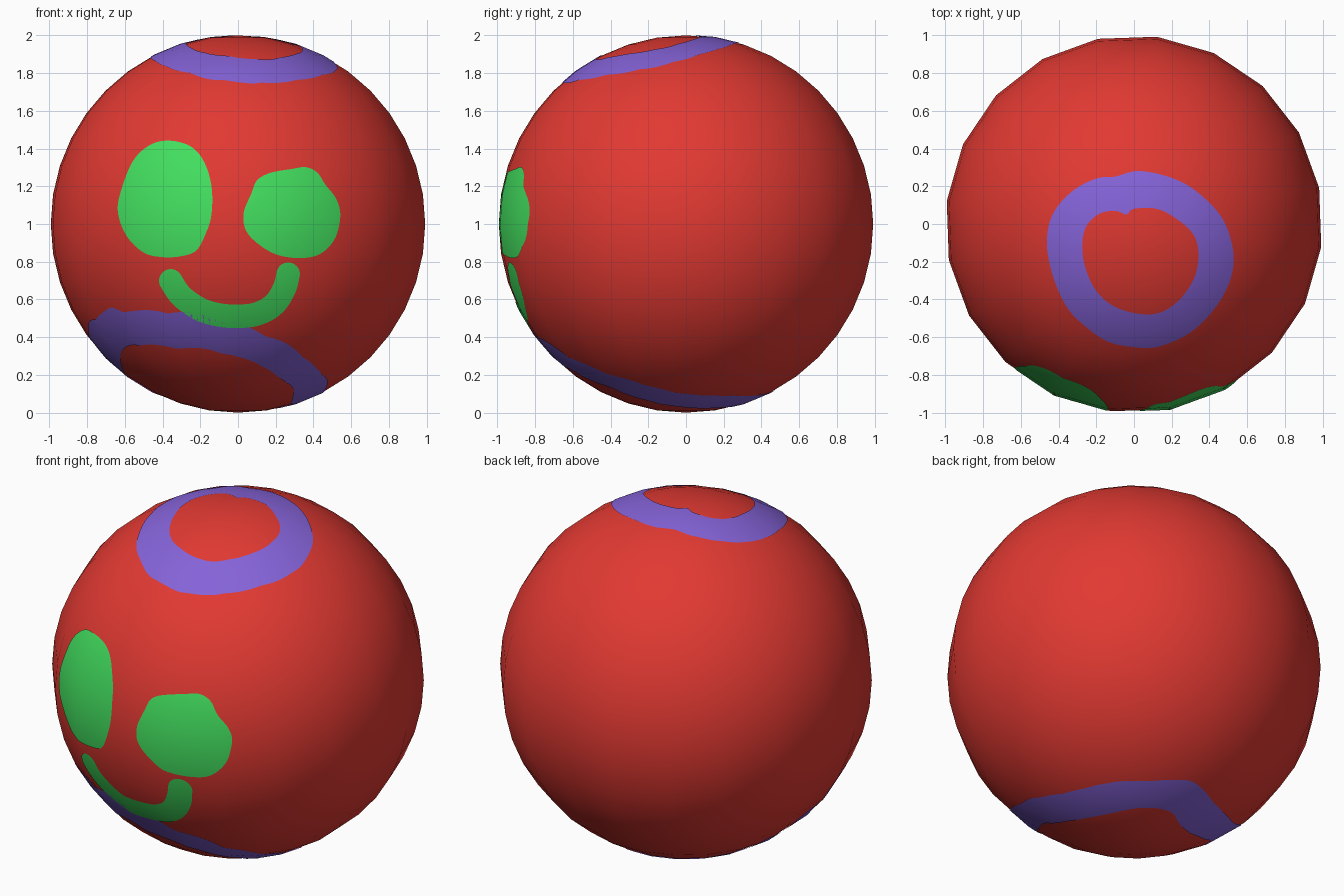
import bpy, bmesh, math
from mathutils import Vector, Matrix
from mathutils.bvhtree import BVHTree

if "Cube" in bpy.data.objects:
    bpy.data.objects.remove(bpy.data.objects["Cube"])

CENTRE = Vector((0, 0, 1))


def material(name, rgb):
    m = bpy.data.materials.new(name)
    m.diffuse_color = (*rgb, 1)
    m.use_nodes = True
    m.node_tree.nodes["Principled BSDF"].inputs["Base Color"].default_value = m.diffuse_color
    return m


red = material("red", (0.76, 0.041, 0.032))
purple = material("purple", (0.235, 0.125, 0.69))
green = material("green", (0.056, 0.74, 0.115))


def add_object(name, bm, mat):
    me = bpy.data.meshes.new(name)
    bm.to_mesh(me)
    me.materials.append(mat)
    me.shade_smooth()
    ob = bpy.data.objects.new(name, me)
    bpy.context.collection.objects.link(ob)
    return ob


# Ball: 20-sided smooth sphere
bm = bmesh.new()
bmesh.ops.create_uvsphere(
    bm, u_segments=20, v_segments=20, radius=1,
    matrix=Matrix.Translation(CENTRE) @ Matrix.Rotation(math.radians(11), 4, 'Z'))
surface = BVHTree.FromBMesh(bm)
add_object("ball", bm, red)
bm.free()

# Projection directions for the painted plates: (ray start, ray direction)
VIEWS = {
    "front": lambda p: (Vector((p[0], -3, p[1])), Vector((0, 1, 0))),
    "top": lambda p: (Vector((p[0], p[1], 4)), Vector((0, 0, -1))),
    "bottom": lambda p: (Vector((p[0], p[1], -3)), Vector((0, 0, 1))),
}


def spline(pts, closed=True, steps=10):
    """Catmull-Rom curve through 2D points."""
    pts = [Vector(p) for p in pts]
    n = len(pts)
    get = (lambda i: pts[i % n]) if closed else (lambda i: pts[max(0, min(n - 1, i))])
    out = []
    for i in range(n if closed else n - 1):
        a, b, c, d = (get(i + k) for k in (-1, 0, 1, 2))
        for s in range(steps):
            t = s / steps
            out.append(0.5 * (2 * b + (c - a) * t + (2 * a - 5 * b + 4 * c - d) * t * t
                              + (3 * b - a - 3 * c + d) * t ** 3))
    if not closed:
        out.append(pts[-1])
    return out


def polar(pts, centre, n=120):
    """Resample a closed outline at even angles about a centre."""
    c = Vector(centre)
    pr = sorted((math.atan2(*(p - c).yx), (p - c).length) for p in spline(pts))
    pr = [(pr[-1][0] - math.tau, pr[-1][1])] + pr + [(pr[0][0] + math.tau, pr[0][1])]
    out = []
    for i in range(n):
        a = -math.pi + math.tau * i / n
        for (a0, r0), (a1, r1) in zip(pr, pr[1:]):
            if a0 <= a <= a1:
                r = r0 + (r1 - r0) * (a - a0) / max(a1 - a0, 1e-9)
                out.append(c + r * Vector((math.cos(a), math.sin(a))))
                break
    return out


def plate(name, mat, view, edge_a, edge_b, closed=True, rows=14):
    """Thin painted strip between two edges, laid on the ball."""
    bm = bmesh.new()
    grid = []
    for p, q in zip(edge_a, edge_b):
        col = []
        for k in range(rows + 1):
            hit = surface.ray_cast(*VIEWS[view](p.lerp(q, k / rows)))[0]
            col.append(bm.verts.new(hit + (hit - CENTRE).normalized() * 0.004))
        grid.append(col)
    n = len(grid)
    for i in range(n if closed else n - 1):
        a, b = grid[i], grid[(i + 1) % n]
        for k in range(rows):
            bm.faces.new((a[k], b[k], b[k + 1], a[k + 1]))
    bmesh.ops.remove_doubles(bm, verts=bm.verts, dist=1e-5)
    bm.normal_update()
    for f in bm.faces:
        if f.normal.dot(f.calc_center_median() - CENTRE) < 0:
            f.normal_flip()
    me = add_object(name, bm, mat).data
    bm.free()
    # shade like the round ball beneath
    me.normals_split_custom_set_from_vertices(
        [(v.co - CENTRE).normalized() for v in me.vertices])


# Top ring
c = (0.03, -0.19)
outer = [(.02, .28), (.18, .25), (.32, .18), (.46, .04), (.52, -.12), (.52, -.25), (.47, -.38),
         (.38, -.5), (.27, -.59), (.12, -.65), (0, -.65), (-.14, -.62), (-.27, -.53),
         (-.36, -.43), (-.43, -.27), (-.46, -.1), (-.43, .05), (-.33, .17), (-.2, .24), (-.1, .25)]
inner = [(0, .08), (.12, .08), (.22, .03), (.31, -.05), (.34, -.15), (.32, -.28), (.24, -.4),
         (.13, -.47), (0, -.47), (-.13, -.42), (-.22, -.32), (-.27, -.17), (-.26, -.03),
         (-.19, .05), (-.1, .07), (-.04, .05)]
plate("top_ring", purple, "top", polar(outer, c), polar(inner, c))

# Bottom ring
c = (-0.15, -0.22)
outer = [(0, .47), (.24, .333), (.36, .2), (.436, 0), (.47, -.2), (.46, -.36), (.35, -.61),
         (.2, -.76), (0, -.838), (-.2, -.843), (-.4, -.784), (-.6, -.647), (-.7, -.53),
         (-.79, -.27), (-.733, .01), (-.5, .22), (-.264, .37)]
inner = [(-.027, .26), (.14, .178), (.26, -.08), (.29, -.297), (.28, -.427), (.15, -.62),
         (0, -.704), (-.2, -.715), (-.45, -.61), (-.58, -.478), (-.62, -.3), (-.54, -.01),
         (-.18, .18)]
plate("bottom_ring", purple, "bottom", polar(outer, c), polar(inner, c))

# Eyes
left = [(-.36, 1.44), (-.25, 1.41), (-.18, 1.33), (-.14, 1.2), (-.14, 1.05), (-.17, .95),
        (-.22, .86), (-.3, .83), (-.4, .825), (-.5, .85), (-.59, .94), (-.635, 1.07),
        (-.61, 1.2), (-.55, 1.34), (-.46, 1.42)]
right = [(.36, 1.3), (.42, 1.27), (.46, 1.21), (.52, 1.13), (.54, 1.04), (.51, .92), (.43, .84),
         (.32, .82), (.2, .84), (.1, .9), (.04, .97), (.03, 1.06), (.07, 1.16), (.1, 1.23),
         (.17, 1.27), (.28, 1.29)]
for name, pts, c in (("left_eye", left, (-.38, 1.12)), ("right_eye", right, (.28, 1.05))):
    plate(name, green, "front", polar(pts, c), [Vector(c)] * 120)

# Mouth: round-ended stroke
path = spline([(-.355, .7), (-.3, .62), (-.2, .55), (-.1, .52), (0, .513), (.1, .525),
               (.19, .575), (.245, .66), (.265, .735)], closed=False)
R = 0.062
t0, t1 = (path[0] - path[1]).normalized(), (path[-1] - path[-2]).normalized()
angles = [math.radians(a) for a in range(10, 91, 10)]
stroke = [(path[0] + t0 * R * math.sin(a), -t0, R * math.cos(a)) for a in reversed(angles)]
for i, p in enumerate(path):
    t = (path[min(i + 1, len(path) - 1)] - path[max(i - 1, 0)]).normalized()
    stroke.append((p, t, R))
stroke += [(path[-1] + t1 * R * math.sin(a), t1, R * math.cos(a)) for a in angles]
side = lambda t: Vector((-t.y, t.x))
plate("mouth", green, "front", [p + side(t) * w for p, t, w in stroke],
      [p - side(t) * w for p, t, w in stroke], closed=False, rows=8)
